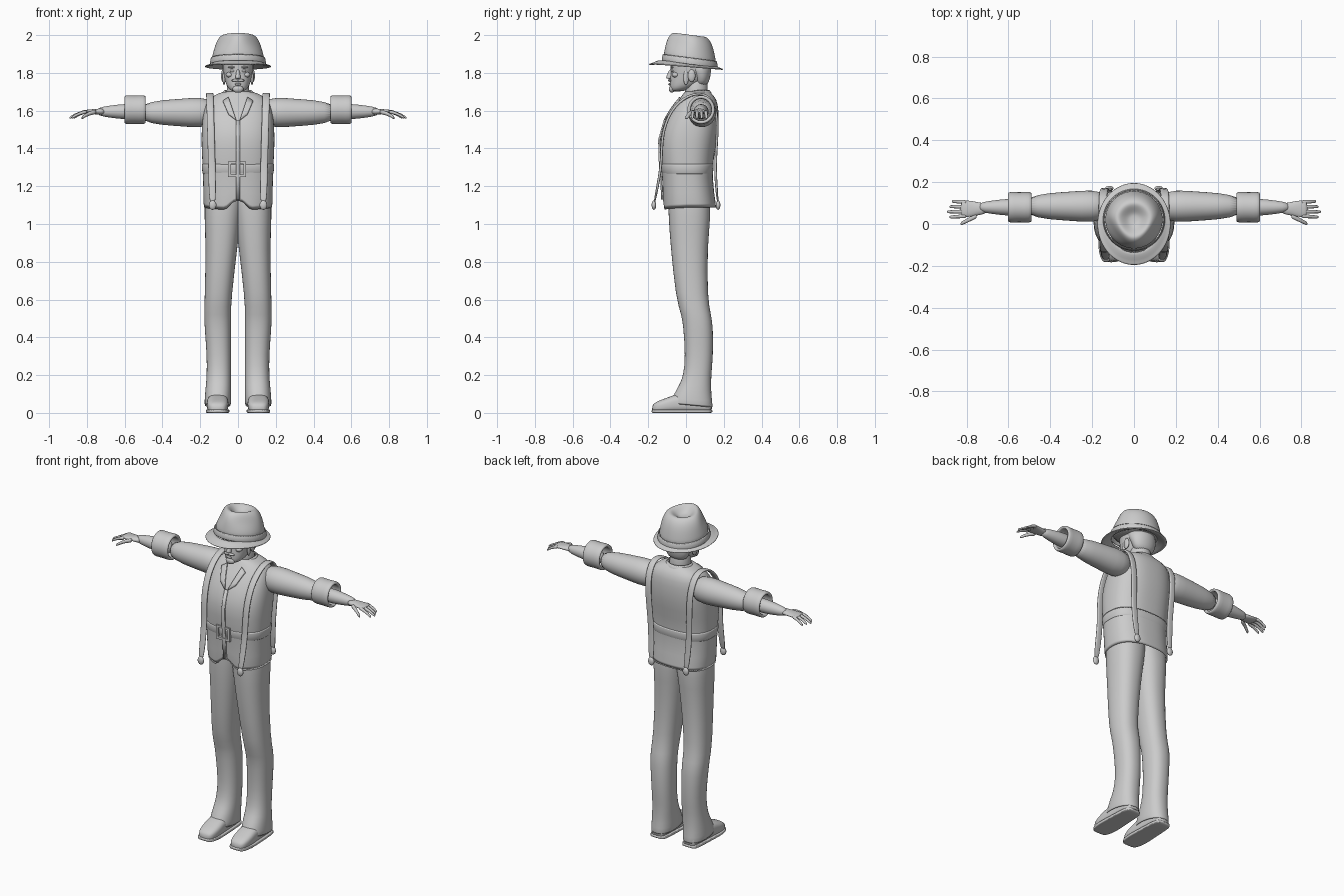
import bpy, bmesh, math
from mathutils import Vector

cube = bpy.data.objects.get("Cube")
if cube:
    bpy.data.objects.remove(cube)

grey = (0.6, 0.6, 0.6, 1)
clay = bpy.data.materials.new("light_grey")
clay.use_nodes = True
clay.diffuse_color = grey
clay.node_tree.nodes["Principled BSDF"].inputs["Base Color"].default_value = grey


def finish(name, bm, mirror=False, thick=0, sub=1, smooth=True, target=None):
    """Turn a bmesh into an object with the usual modifiers."""
    bmesh.ops.recalc_face_normals(bm, faces=bm.faces)
    for face in bm.faces:
        face.smooth = smooth
    mesh = bpy.data.meshes.new(name)
    bm.to_mesh(mesh)
    bm.free()
    mesh.materials.append(clay)
    ob = bpy.data.objects.new(name, mesh)
    bpy.context.collection.objects.link(ob)
    if mirror:
        ob.modifiers.new("mirror", 'MIRROR').use_mirror_merge = False
    if target:
        wrap = ob.modifiers.new("wrap", 'SHRINKWRAP')
        wrap.target, wrap.wrap_method = target, 'PROJECT'
        wrap.use_project_y, wrap.offset = True, .006
    if thick:
        solid = ob.modifiers.new("thickness", 'SOLIDIFY')
        solid.thickness, solid.offset = thick, 0
    if sub:
        subsurf = ob.modifiers.new("smooth", 'SUBSURF')
        subsurf.levels = subsurf.render_levels = sub
    return ob


def loft(name, axis, rings, power=2, sides=24, cap=True, warp=None, **options):
    """Skin rings (position, centre, half_sizes) set along an axis."""
    bm = bmesh.new()
    loops = []
    for pos, centre, half in rings:
        loop = []
        for i in range(sides):
            angle = math.tau * (i + .5) / sides
            a, b = (mid + size * math.copysign(abs(wave) ** (2 / power), wave)
                    for mid, size, wave in zip(centre, half, (math.cos(angle), math.sin(angle))))
            point = Vector({'x': (pos, a, b), 'y': (a, pos, b), 'z': (a, b, pos)}[axis])
            if warp:
                warp(point)
            loop.append(bm.verts.new(point))
        loops.append(loop)
    for low, high in zip(loops, loops[1:]):
        for i in range(sides):
            bm.faces.new((low[i - 1], low[i], high[i], high[i - 1]))
    if cap:
        bm.faces.new(loops[0])
        bm.faces.new(loops[-1])
    return finish(name, bm, **options)


def body(rows):
    """Rings centred on x = 0 from (height, half_width, front, back)."""
    return [(z, (0, (front + back) / 2), (w, (back - front) / 2)) for z, w, front, back in rows]


def rounds(centre, rows, stretch=1):
    """Round rings about one centre from (position, radius)."""
    return [(pos, centre, (r, r * stretch)) for pos, r in rows]


def solid(name, kind, centre, half, **options):
    """A scaled ball or box."""
    bm = bmesh.new()
    if kind == "ball":
        bmesh.ops.create_uvsphere(bm, u_segments=16, v_segments=10, radius=1)
    else:
        bmesh.ops.create_cube(bm, size=2)
    bmesh.ops.scale(bm, vec=half, verts=bm.verts)
    bmesh.ops.translate(bm, vec=centre, verts=bm.verts)
    return finish(name, bm, sub=0, smooth=kind == "ball", **options)


# Shirt with a notched front hem, and its belt
def hem_notch(v):
    if v.z < 1.1 and v.y < 0:
        v.z += .04 if abs(v.x) < .03 else .1 * abs(v.x) - .02


shirt = loft("shirt", 'z', body([
    (1.08, .18, -.12, .16), (1.25, .18, -.12, .13), (1.4, .19, -.14, .15),
    (1.5, .19, -.13, .17), (1.6, .18, -.08, .17), (1.66, .16, -.03, .16),
    (1.69, .1, -.01, .13), (1.7, .06, 0, .12)]),
    power=2.5, sides=36, cap=False, warp=hem_notch, thick=.008)
loft("belt", 'z', body([(1.26, .185, -.125, .14), (1.32, .19, -.133, .145)]),
     power=2.5, sides=36, cap=False, thick=.008)

# Square buckle frame
buckle = Vector((-.005, -.135, 1.29))
for side, sign in (("lower", -1), ("upper", 1)):
    solid("buckle_bar_" + side, "box", buckle + Vector((0, 0, sign * .035)), (.04, .007, .007))
for side, sign in (("right", -1), ("left", 1)):
    solid("buckle_bar_" + side, "box", buckle + Vector((sign * .04, 0, 0)), (.007, .007, .042))


# Collar flaps, front placket and standing collar
def chest_plate(name, outline, **options):
    bm = bmesh.new()
    bm.faces.new([bm.verts.new((x, -.3, z)) for x, z in outline])
    bmesh.ops.subdivide_edges(bm, edges=bm.edges, cuts=3, use_grid_fill=True)
    finish(name, bm, thick=.009, sub=0, target=shirt, **options)


def collar_drop(v):
    v.z -= .3 * max(0, .05 - v.y)


chest_plate("collar_flap", [(.05, 1.67), (.08, 1.65), (.05, 1.58), (.01, 1.55)], mirror=True)
chest_plate("placket", [(-.01, 1.13), (.01, 1.13), (.01, 1.55), (-.01, 1.55)])
loft("collar", 'z', rounds((0, .06), [(1.67, .09), (1.71, .07)], stretch=.9),
     cap=False, warp=collar_drop, thick=.01)

# Suspenders, drawn as a ribbon over the shoulder with rounded tabs
path = [(-.17, 1.1), (-.13, 1.3), (-.13, 1.4), (-.12, 1.5), (-.08, 1.6), (-.02, 1.66),
        (.04, 1.69), (.11, 1.69), (.16, 1.62), (.17, 1.5), (.15, 1.3), (.17, 1.1)]
bm = bmesh.new()
rows = []
for y, z in path:
    middle = .15 - (1.7 - z) * (.04 + .08 * y)
    rows.append([bm.verts.new((middle + shift, y, z)) for shift in (-.02, 0, .02)])
for top, low in zip(rows, rows[1:]):
    for k in range(2):
        bm.faces.new((top[k], top[k + 1], low[k + 1], low[k]))
ends = [("front", rows[0][1].co.copy()), ("back", rows[-1][1].co.copy())]
finish("suspender", bm, mirror=True, thick=.014, sub=2)
for label, end in ends:
    solid("suspender_tab_" + label, "ball", end, (.02, .012, .025), mirror=True)

# Sleeves, rolled cuffs, forearms and palms
arm = (.085, 1.59)
wrist = (.08, 1.595)
loft("sleeve", 'x', rounds(arm, [(.12, .06), (.2, .08), (.3, .07), (.4, .065), (.52, .045)],
                           stretch=1.04), mirror=True)
loft("rolled_cuff", 'x', rounds((.08, 1.605), [(.49, .06), (.5, .067), (.55, .062), (.59, .067),
                                               (.6, .06)], stretch=1.05),
     cap=False, thick=.018, mirror=True)
loft("forearm", 'x', rounds(wrist, [(.5, .04), (.6, .042), (.67, .033), (.75, .022)]), mirror=True)
loft("palm", 'x', [(x, (.073, 1.595), (width, .02 - .1 * (x - .7)))
                   for x, width in ((.7, .026), (.75, .032), (.8, .043), (.83, .038))],
     sides=16, mirror=True)


# Drooping fingers and thumb
def finger(name, start, tip, radius):
    start, tip = Vector(start), Vector(tip)
    rings = []
    for k in range(6):
        t = k / 5
        spot = start.lerp(tip, t)
        spot.z = start.z + (tip.z - start.z) * t ** 1.7
        size = radius * (1 - t / 3)
        rings.append((spot.x, spot.yz, (size, size)))
    loft(name, 'x', rings, sides=8, mirror=True)


for k, name in enumerate(("index", "middle", "ring", "little")):
    finger(name + "_finger", (.8, .038 + .022 * k, 1.594),
           (.895 - .012 * abs(k - 1), .033 + .025 * k, 1.56), .011)
finger("thumb", (.75, .04, 1.594), (.83, 0, 1.56), .014)


# Trouser legs, wider towards the hips, with the hem lifted over the foot
def hem_tilt(v):
    if v.z < .1:
        v.z -= .1 * v.y


legs = []
for z, front, back in ((.04, -.08, .14), (.1, -.06, .13), (.15, -.03, .13), (.2, -.01, .13),
                       (.3, 0, .14), (.45, -.01, .14), (.52, -.02, .13), (.6, -.05, .11),
                       (.9, -.08, .11), (1.05, -.09, .13), (1.15, -.09, .12)):
    inner = .04 - .12 * max(0, z - .6)
    flare = .008 * math.cos(z * 12)
    outer = .168 + flare
    legs.append((z, ((inner + outer) / 2, (front + back) / 2),
                 ((outer - inner) / 2, (back - front) / 2)))
loft("trouser_leg", 'z', legs, power=2.3, cap=False, warp=hem_tilt, thick=.008, mirror=True)

# Shoes and flat soles share one outline
outline = [(-.18, .03, .04), (-.16, .05, .06), (-.1, .06, .08), (-.03, .055, .11),
           (.1, .05, .1), (.14, .04, .06)]
loft("shoe", 'y', [(y, (.108, h / 2), (w, h / 2)) for y, w, h in outline],
     power=2.8, mirror=True)
loft("sole", 'y', [(y * 1.02, (.108, .009), (w + .005, .01)) for y, w, h in outline],
     power=6, mirror=True)

# Neck, head and hair
loft("neck", 'z', rounds((0, .055), [(1.6, .065), (1.7, .06), (1.8, .06)]))
loft("head", 'z', body([
    (1.7, .03, -.08, -.02), (1.72, .055, -.085, .03), (1.75, .067, -.086, .09),
    (1.78, .075, -.083, .115), (1.81, .08, -.08, .125), (1.85, .083, -.087, .13),
    (1.9, .08, -.08, .13)]), power=2.2)
loft("hair", 'z', body([(1.73, .05, .05, .11), (1.76, .07, .04, .125), (1.8, .085, .03, .133),
                        (1.88, .09, -.05, .137)]))

# Face
loft("nose", 'z', body([(1.768, .014, -.1, -.07), (1.775, .017, -.11, -.07),
                        (1.79, .012, -.1, -.07), (1.82, .008, -.09, -.07)]), sides=10)
for name, centre, size in (
        ("eye", (.03, -.07, 1.81), (.014, .01, .007)),
        ("brow", (.03, -.073, 1.83), (.022, .01, .006)),
        ("cheekbone", (.045, -.055, 1.79), (.02, .02, .015)),
        ("ear", (.08, .03, 1.785), (.01, .02, .033)),
        ("sideburn", (.074, 0, 1.775), (.008, .014, .04)),
        ("moustache", (.015, -.086, 1.76), (.02, .01, .007)),
        ("lower_lip", (.003, -.087, 1.74), (.014, .007, .006)),
        ("goatee", (.004, -.075, 1.715), (.025, .016, .02))):
    solid(name, "ball", centre, size, mirror=True)


# Hat: front-pinched crown with a dented top, band and brim
def crown_shape(v):
    if v.z > 1.9 and v.y < .04:
        v.x *= 1 - 2.5 * (.04 - v.y) * min(1, (v.z - 1.9) / .06)
    v.z -= .13 * v.y


def brim_shape(v):
    v.z -= .08 * v.y + .1 * max(0, -.15 - v.y)


crown = (0, .02)
loft("hat_crown", 'z', rounds(crown, [(1.84, .145), (1.9, .136), (1.95, .125), (1.985, .11),
                                      (2.005, .09), (2.005, .07), (1.98, .04), (1.97, .02)]),
     sides=32, warp=crown_shape, sub=2)
loft("hat_band", 'z', rounds(crown, [(1.845, .148), (1.885, .142)]),
     sides=32, cap=False, warp=crown_shape, thick=.006)
loft("hat_brim", 'z', rounds((0, 0), [(1.855, .12), (1.845, .145), (1.836, .16), (1.834, .176)],
                             stretch=1.12),
     sides=40, cap=False, warp=brim_shape, thick=.008)
